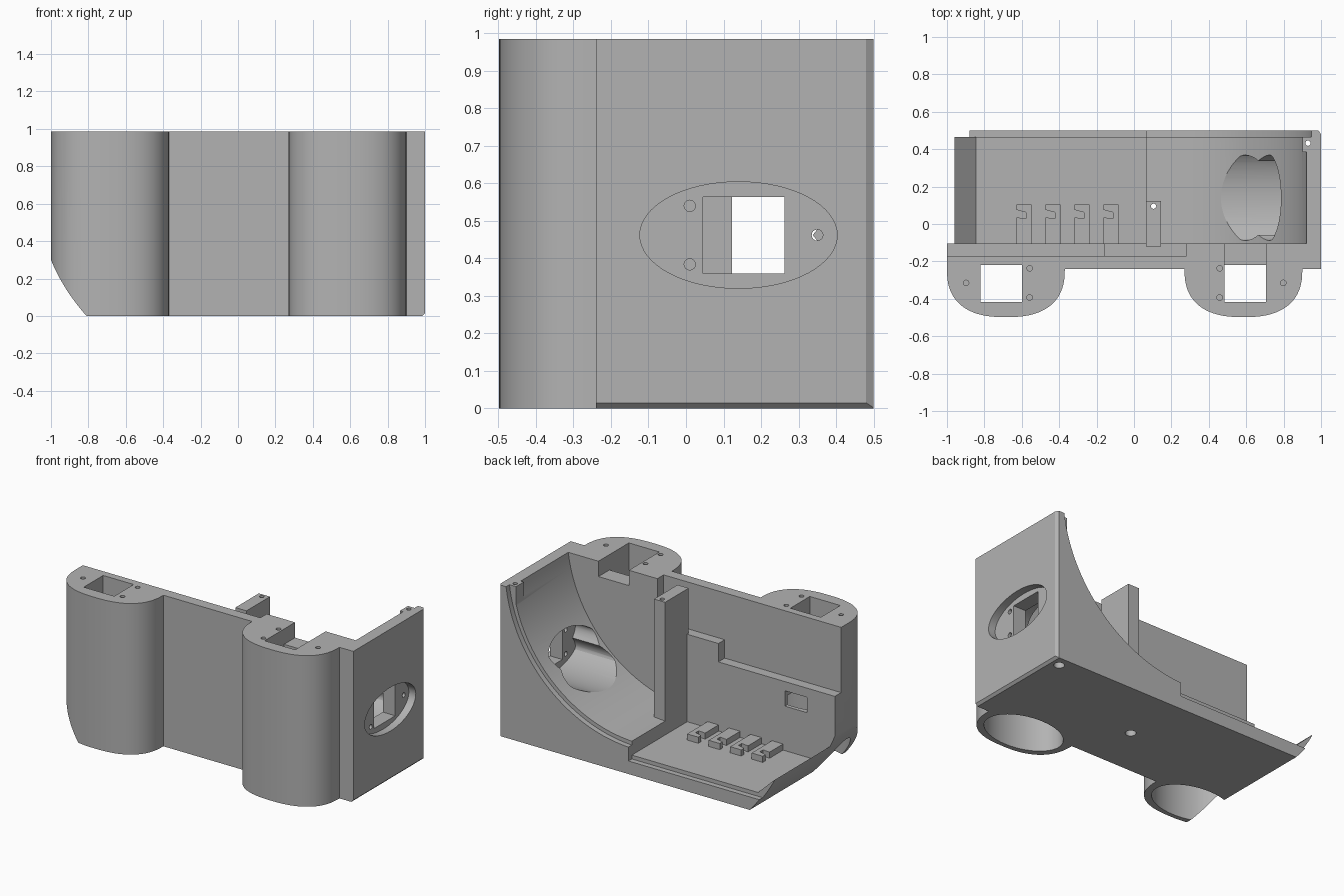
import bpy, bmesh, math
from mathutils import Vector

if "Cube" in bpy.data.objects:
    bpy.data.objects.remove(bpy.data.objects["Cube"])

grey = bpy.data.materials.new("plain_grey")
grey.diffuse_color = (0.45, 0.45, 0.45, 1)
grey.use_nodes = True
grey.node_tree.nodes["Principled BSDF"].inputs["Base Color"].default_value = grey.diffuse_color


def prism(name, pts, axis, lo, hi):
    """Extrude a 2D outline along an axis: x uses (y,z), y uses (x,z), z uses (x,y)."""
    place = {'x': lambda p, t: (t, p[0], p[1]),
             'y': lambda p, t: (p[0], t, p[1]),
             'z': lambda p, t: (p[0], p[1], t)}[axis]
    bm = bmesh.new()
    a = [bm.verts.new(place(p, lo)) for p in pts]
    b = [bm.verts.new(place(p, hi)) for p in pts]
    bm.faces.new(a)
    bm.faces.new(b)
    for i in range(len(pts)):
        j = (i + 1) % len(pts)
        bm.faces.new((a[i], a[j], b[j], b[i]))
    bmesh.ops.recalc_face_normals(bm, faces=bm.faces)
    me = bpy.data.meshes.new(name)
    bm.to_mesh(me)
    bm.free()
    me.materials.append(grey)
    ob = bpy.data.objects.new(name, me)
    bpy.context.collection.objects.link(ob)
    return ob


def box(name, x0, x1, y0, y1, z0, z1):
    return prism(name, [(x0, y0), (x1, y0), (x1, y1), (x0, y1)], 'z', z0, z1)


def oval(cx, cy, rx, ry, n=48):
    return [(cx + rx * math.cos(2 * math.pi * i / n),
             cy + ry * math.sin(2 * math.pi * i / n)) for i in range(n)]


def boolean(target, other, op):
    m = target.modifiers.new(op, 'BOOLEAN')
    m.operation, m.solver, m.object = op, 'EXACT', other
    bpy.context.view_layer.objects.active = target
    bpy.ops.object.modifier_apply(modifier=m.name)
    bpy.data.objects.remove(other, do_unlink=True)


def sweep(r, end_x):
    """Large concave curve from the side wall down to the floor."""
    cx, cz = 0.03, 1.10
    a0 = math.asin((cz - 0.985) / r)
    a1 = math.acos((end_x - cx) / r)
    return [(cx + r * math.cos(a0 + (a1 - a0) * i / 40),
             cz - r * math.sin(a0 + (a1 - a0) * i / 40)) for i in range(41)]


TOP = 0.985
base = [(0.985, 0), (1, 0.015), (1, TOP)]

# Floor, curved fillet and side wall in one section, with a lower rim at the open back
body = prism("housing", [(-0.96, 0)] + base + sweep(0.9, 0.065)
             + [(0.065, 0.11), (-0.845, 0.11), (-0.96, 0.22)], 'y', -0.12, 0.465)
adds = [prism("rim", [(-0.96, 0)] + base + sweep(0.925, 0.065)
              + [(0.065, 0.085), (-0.96, 0.085)], 'y', 0.46, 0.5)]

# Front wall with stepped inner ledge
adds.append(prism("front_wall", [(-1, 0)] + base + [(-1, TOP)], 'y', -0.24, -0.17))
adds.append(prism("ledge", [(-1, 0)] + base + [(0.28, TOP), (0.28, 0.68), (-0.16, 0.68),
                                              (-0.16, 0.56), (-1, 0.56)], 'y', -0.18, -0.105))

# Rounded front columns
CENTRES = (-0.685, 0.585)
for cx in CENTRES:
    pts = [(cx + 0.315, -0.2)]
    for i in range(41):
        a = math.pi * i / 40
        c, s = math.cos(a), math.sin(a)
        pts.append((cx + 0.315 * math.copysign(abs(c) ** 0.8, c), -0.24 - 0.258 * abs(s) ** 0.8))
    pts.append((cx - 0.315, -0.2))
    adds.append(prism("column", pts, 'z', 0, TOP))

# Inner post and back corner block
adds.append(box("post", 0.065, 0.145, -0.12, 0.122, 0.05, 0.975))
adds.append(box("corner_block", 0.9, 0.96, 0.385, 0.465, 0.5, TOP))

# Hooked floor clips
for x in (-0.627, -0.472, -0.317, -0.162):
    clip = [(x, 0.105), (x + 0.08, 0.105), (x + 0.08, -0.11), (x, -0.11), (x, 0.035),
            (x + 0.05, 0.03), (x + 0.05, 0.062), (x, 0.075)]
    adds.append(prism("clip", clip, 'z', 0.09, 0.15))

for ob in adds:
    boolean(body, ob, 'UNION')

cuts = []
# Rounded slope at the lower open end
P0, P1, P2 = Vector((-1, 0.3)), Vector((-0.935, 0.14)), Vector((-0.81, 0))
curve = [tuple(P0 * (1 - t) ** 2 + P1 * 2 * t * (1 - t) + P2 * t * t)
         for t in [i / 10 for i in range(11)]]
cuts.append(prism("cut", [(-1.2, 0.3)] + curve + [(-0.81, -0.1), (-1.2, -0.1)], 'y', -0.7, 0.7))

# Chamfered back corner
cuts.append(prism("cut", [(0.98, 0.51), (1.01, 0.465), (1.01, 0.51)], 'z', -0.1, 1.1))

# Column cavities, square shafts and screw holes
for cx, side in zip(CENTRES, (-1, 1)):
    cuts.append(prism("cut", oval(cx, -0.30, 0.265, 0.17), 'z', -0.1, 0.46))
    sx = cx - 0.135 if side < 0 else cx - 0.10
    cuts.append(box("cut", sx, sx + 0.22, -0.418, -0.218, 0.4, 1.1))
    for dx, y in ((0.213, -0.315), (-0.127, -0.237), (-0.127, -0.393)):
        cuts.append(prism("cut", oval(cx + side * dx, y, 0.015, 0.015, 16), 'z', 0.85, 1.1))
cuts.append(box("cut", 0.485, 0.705, -0.23, -0.09, 0.885, 1.1))
cuts.append(box("cut", -0.80, -0.64, -0.25, -0.09, 0.40, 0.50))

# Oval side recess, inner pocket with pinched sides, window and screw holes
cuts.append(prism("cut", oval(0.14, 0.462, 0.263, 0.142, 64), 'x', 0.95, 1.1))
pocket = []
for y, z in oval(0.14, 0.462, 0.268, 0.15, 64):
    pinch = 0.07 * max(0, 1 - abs(z - 0.462) / 0.08)
    pocket.append((y - math.copysign(pinch, y - 0.14), z))
cuts.append(prism("cut", pocket, 'x', 0.2, 0.86))
cuts.append(prism("cut", [(0.045, 0.36), (0.263, 0.36), (0.263, 0.563), (0.045, 0.563)],
                  'x', 0.8, 1.1))
for y, z in ((0.01, 0.54), (0.01, 0.384), (0.35, 0.462)):
    cuts.append(prism("cut", oval(y, z, 0.015, 0.015, 16), 'x', 0.8, 1.1))

# Long bolt holes with wider mouths underneath
for x, y in ((0.93, 0.432), (0.105, 0.095)):
    cuts.append(prism("cut", oval(x, y, 0.014, 0.014, 16), 'z', -0.1, 1.1))
    cuts.append(prism("cut", oval(x, y, 0.032, 0.032, 24), 'z', -0.1, 0.04))

for ob in cuts:
    boolean(body, ob, 'DIFFERENCE')

bpy.ops.object.select_all(action='DESELECT')
body.select_set(True)
bpy.context.view_layer.objects.active = body
bpy.ops.object.shade_smooth_by_angle(angle=math.radians(25))
